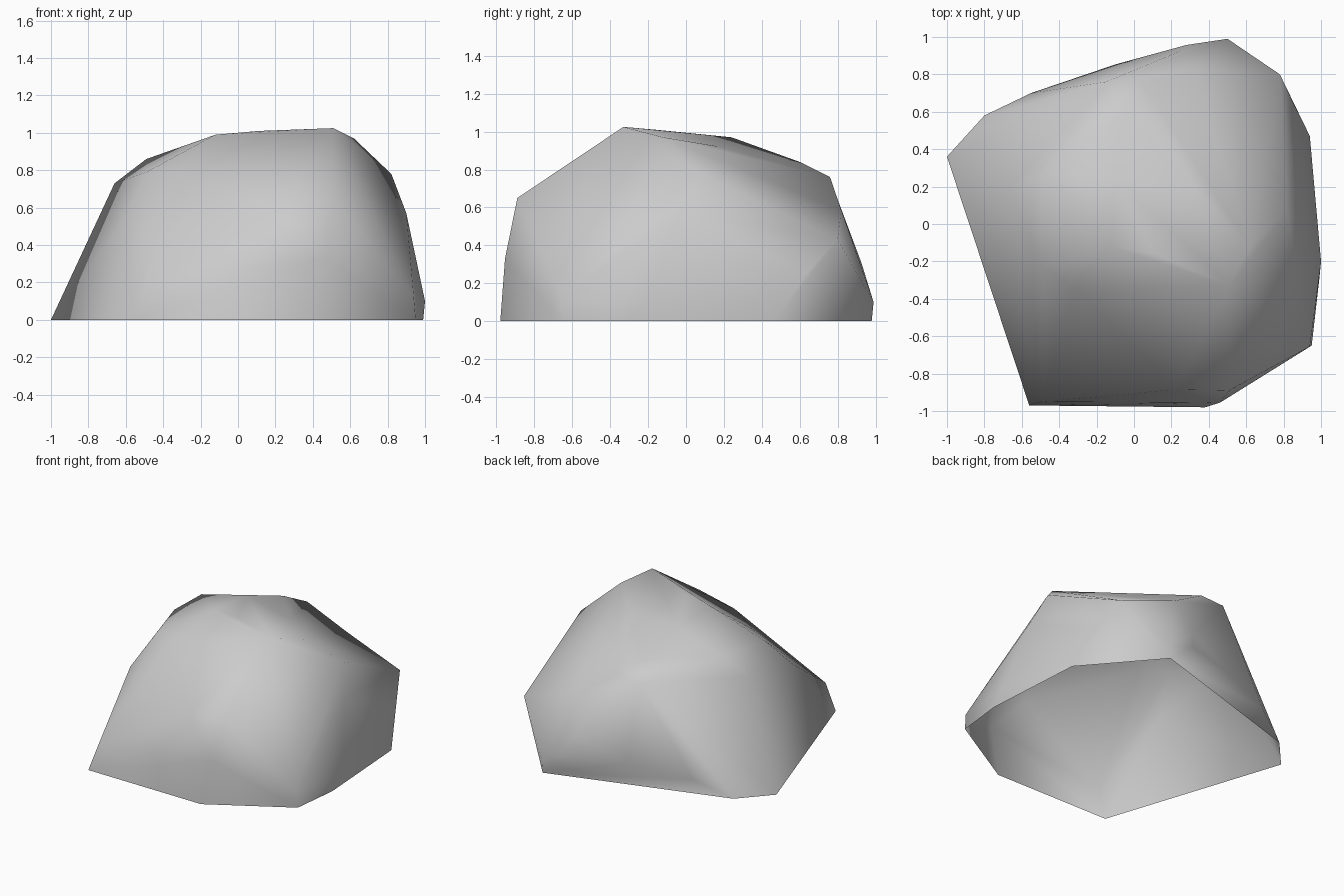
import bpy, bmesh
from mathutils import Vector
from mathutils.geometry import closest_point_on_tri

if "Cube" in bpy.data.objects:
    bpy.data.objects.remove(bpy.data.objects["Cube"])

# Ground outline of the boulder
base = [(-1, .36), (-.56, -.97), (.38, -.98), (.95, -.65),
        (.99, -.30), (.94, .47), (.50, .98), (-.80, .58)]

# Main corners of the chiselled surface
corners = [
    (-.66, .19, .73), (-.49, .27, .86), (-.12, -.12, .99), (.11, -.16, 1.01),
    (.51, -.33, 1.025), (.62, -.12, .97), (.82, .07, .78),
    (-.15, .76, .75), (.04, .76, .76), (.78, .80, .43), (.51, -.89, .65),
    (-.49, -.95, .20),
]

# Gentle bulges between the corners
bulges = [
    (-.10, .24, .97), (-.05, .60, .84), (.90, -.03, .57), (1.0, -.20, .10),
    (.94, -.655, .12), (.46, -.955, .33), (.50, .99, .10), (.28, .957, .18),
    (-.10, .853, .18), (-.55, .70, .12), (.86, .63, .25), (-.49, -.23, .79),
    (-.59, -.43, .56), (.77, -.31, .53),
]

# Knocks pressed into the skin: top, front crease, back notch
knocks = [(.33, .18, .92), (-.32, -.34, .785), (.22, -.885, .59),
          (.33, .82, .585), (.25, .925, .31)]

# Wrap the points in a faceted skin
bm = bmesh.new()
for p in [(x, y, 0) for x, y in base] + corners + bulges:
    bm.verts.new(p)
bmesh.ops.convex_hull(bm, input=bm.verts)
bmesh.ops.delete(bm, geom=[v for v in bm.verts if not v.link_faces], context='VERTS')

# Open underside
floor = [f for f in bm.faces if all(v.co.z < .001 for v in f.verts)]
bmesh.ops.delete(bm, geom=floor, context='FACES')


def turn_edges(vert):
    """Flip the long edges facing a knock so its facets stay compact."""
    for e in [e for f in vert.link_faces for e in f.edges if vert not in e.verts]:
        if not e.is_valid or len(e.link_faces) != 2:
            continue
        far = [v for f in e.link_faces for v in f.verts if v not in e.verts and v != vert]
        if len(far) != 1:
            continue
        a, b = (v.co for v in e.verts)
        angles = sum((a - v.co).angle(b - v.co) for v in (vert, far[0]))
        if angles > 3.15:
            bmesh.utils.edge_rotate(e, True)


for k in knocks:
    p = Vector(k)
    face = min(bm.faces, key=lambda f: (closest_point_on_tri(p, *[v.co for v in f.verts]) - p).length)
    v = bmesh.ops.poke(bm, faces=[face])['verts'][0]
    v.co = p
    turn_edges(v)

bm.normal_update()
bmesh.ops.recalc_face_normals(bm, faces=bm.faces)
if sum(f.normal.z * f.calc_area() for f in bm.faces) < 0:
    bmesh.ops.reverse_faces(bm, faces=bm.faces)

mesh = bpy.data.meshes.new("boulder")
bm.to_mesh(mesh)
bm.free()
rock = bpy.data.objects.new("boulder", mesh)
bpy.context.collection.objects.link(rock)

# Soft shading all over
bpy.context.view_layer.objects.active = rock
rock.select_set(True)
bpy.ops.object.shade_smooth_by_angle(angle=1.3)
